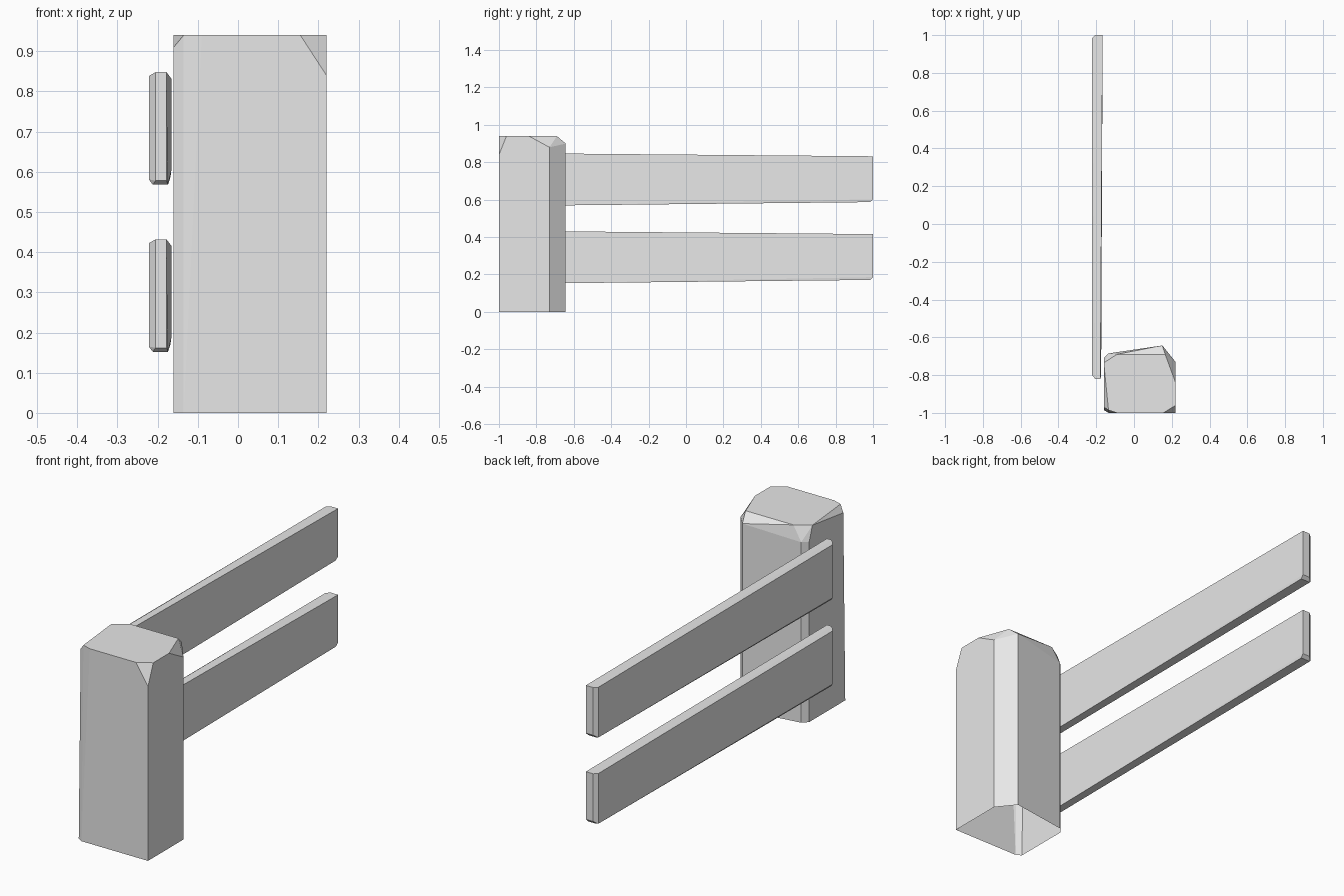
import bpy
import bmesh
import math

if "Cube" in bpy.data.objects:
    bpy.data.objects.remove(bpy.data.objects["Cube"], do_unlink=True)

grey = bpy.data.materials.new("pale_grey")
grey.use_nodes = True
colour = (0.8, 0.8, 0.8, 1)
grey.diffuse_color = colour
grey.node_tree.nodes["Principled BSDF"].inputs["Base Color"].default_value = colour


def chiselled(name, points, open_base=False):
    """Make a rough-hewn, flat-faced block from its corner points."""
    bm = bmesh.new()
    for p in points:
        bm.verts.new(p)
    bmesh.ops.convex_hull(bm, input=bm.verts[:])
    loose = [v for v in bm.verts if not v.link_faces]
    bmesh.ops.delete(bm, geom=loose, context='VERTS')
    bmesh.ops.dissolve_limit(bm, angle_limit=math.radians(1),
                             verts=bm.verts[:], edges=bm.edges[:])
    bmesh.ops.recalc_face_normals(bm, faces=bm.faces[:])
    if open_base:
        base = [f for f in bm.faces if f.normal.z < -0.99]
        bmesh.ops.delete(bm, geom=base, context='FACES')
    mesh = bpy.data.meshes.new(name)
    bm.to_mesh(mesh)
    bm.free()
    mesh.materials.append(grey)
    obj = bpy.data.objects.new(name, mesh)
    bpy.context.collection.objects.link(obj)
    return obj


# Post: hollow underneath, with worn top corners
H = 0.94
foot = [(-.135, -1), (-.16, -.985), (-.16, -.71), (-.135, -.685),
        (.15, -.643), (.22, -.73), (.22, -1)]
crown = [(-.09, -1), (.155, -1), (.22, -.96), (.22, -.84), (.165, -.69),
         (-.09, -.69), (-.13, -.73), (-.16, -.735), (-.135, -.985)]
shoulder = [(-.16, -.97, .91), (-.16, -.71, .87), (-.135, -.685, .87),
            (.15, -.643, .9), (.22, -.73, .88), (.22, -1, .84)]
chiselled("post", [(x, y, 0) for x, y in foot]
          + [(x, y, H) for x, y in crown] + shoulder, open_base=True)


# Rails: tapered planks with clipped ends
def rail(name, z):
    front = [(x, -.82, h) for x in (-.205, -.178) for h in (.01, .28)]
    front += [(-.212, -.805, 0), (-.174, -.805, 0),
              (-.222, -.8, .013), (-.222, -.8, .27)]
    back = [(x, 1, h) for x in (-.205, -.166) for h in (.034, .264)]
    back += [(-.222, .985, .022), (-.222, .985, .264),
             (-.21, .985, .019), (-.168, .985, .019)]
    chiselled(name, [(x, y, z + h) for x, y, h in front + back])


rail("lower_rail", .152)
rail("upper_rail", .568)
